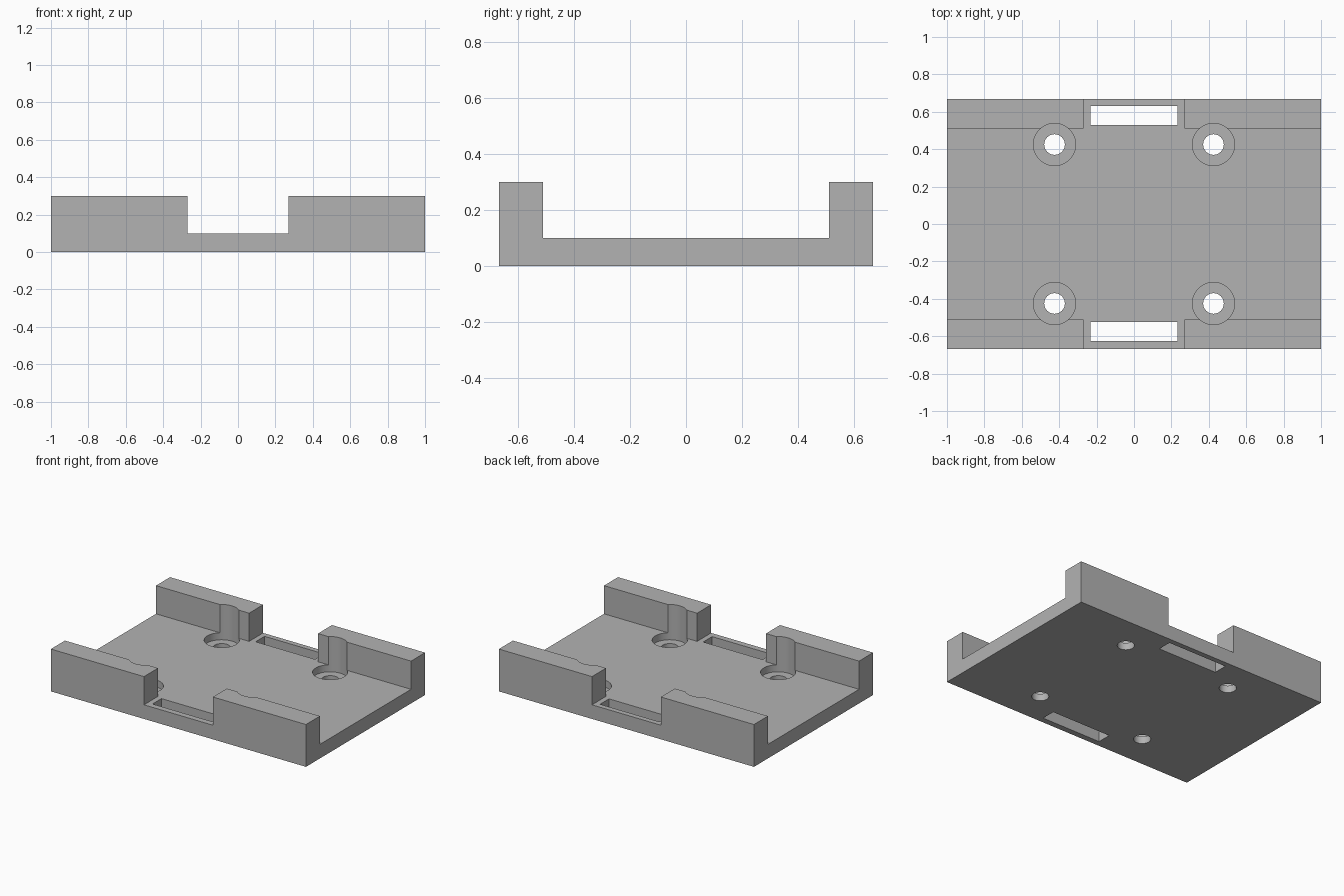
import bpy
import bmesh
from mathutils import Matrix

cube = bpy.data.objects.get("Cube")
if cube:
    bpy.data.objects.remove(cube, do_unlink=True)

LENGTH, HALF_WIDTH = 2.0, 0.667
FLOOR, HEIGHT, WALL_IN = 0.10, 0.30, 0.51
HOLE_POS, HOLE_R, BORE_R, BORE_Z = 0.425, 0.055, 0.113, 0.05

grey = bpy.data.materials.new("plain_grey")
grey.use_nodes = True
colour = (0.45, 0.45, 0.45, 1)
grey.diffuse_color = colour
grey.node_tree.nodes["Principled BSDF"].inputs["Base Color"].default_value = colour


def make_object(name, bm):
    bmesh.ops.recalc_face_normals(bm, faces=bm.faces)
    mesh = bpy.data.meshes.new(name)
    bm.to_mesh(mesh)
    bm.free()
    mesh.materials.append(grey)
    obj = bpy.data.objects.new(name, mesh)
    bpy.context.collection.objects.link(obj)
    return obj


def box_cutter(x0, x1, y0, y1, z0, z1):
    bm = bmesh.new()
    centre = Matrix.Translation(((x0 + x1) / 2, (y0 + y1) / 2, (z0 + z1) / 2))
    size = Matrix.Diagonal((x1 - x0, y1 - y0, z1 - z0, 1))
    bmesh.ops.create_cube(bm, size=1, matrix=centre @ size)
    return make_object("box_cutter", bm)


def round_cutter(x, y, radius, z0, z1):
    bm = bmesh.new()
    bmesh.ops.create_cone(bm, cap_ends=True, segments=64, radius1=radius,
                          radius2=radius, depth=z1 - z0,
                          matrix=Matrix.Translation((x, y, (z0 + z1) / 2)))
    return make_object("round_cutter", bm)


# Channel-shaped tray: U profile swept along x
profile = [(-HALF_WIDTH, 0), (HALF_WIDTH, 0), (HALF_WIDTH, HEIGHT),
           (WALL_IN, HEIGHT), (WALL_IN, FLOOR), (-WALL_IN, FLOOR),
           (-WALL_IN, HEIGHT), (-HALF_WIDTH, HEIGHT)]
bm = bmesh.new()
face = bm.faces.new([bm.verts.new((-LENGTH / 2, y, z)) for y, z in profile])
swept = bmesh.ops.extrude_face_region(bm, geom=[face])["geom"]
bmesh.ops.translate(bm, vec=(LENGTH, 0, 0),
                    verts=[v for v in swept if isinstance(v, bmesh.types.BMVert)])
tray = make_object("mounting_tray", bm)

# Gap in the middle of both side walls
cutters = [box_cutter(-0.27, 0.27, -1, 1, FLOOR, 0.5)]

# Strap slots under the gaps
for y0, y1 in ((0.53, 0.63), (-0.625, -0.525)):
    cutters.append(box_cutter(-0.233, 0.233, y0, y1, -0.1, 0.2))

# Counterbored screw holes, the bores biting into the walls
for sx in (-1, 1):
    for sy in (-1, 1):
        x, y = sx * HOLE_POS, sy * HOLE_POS
        cutters.append(round_cutter(x, y, BORE_R, BORE_Z, 0.5))
        cutters.append(round_cutter(x, y, HOLE_R, -0.1, 0.2))

bpy.ops.object.select_all(action="DESELECT")
tray.select_set(True)
bpy.context.view_layer.objects.active = tray
for cutter in cutters:
    cutter.hide_render = True
    mod = tray.modifiers.new("cut", "BOOLEAN")
    mod.operation = "DIFFERENCE"
    mod.solver = "EXACT"
    mod.object = cutter
    bpy.ops.object.modifier_apply(modifier=mod.name)
    bpy.data.objects.remove(cutter, do_unlink=True)

bpy.ops.object.shade_smooth_by_angle(angle=0.5)
